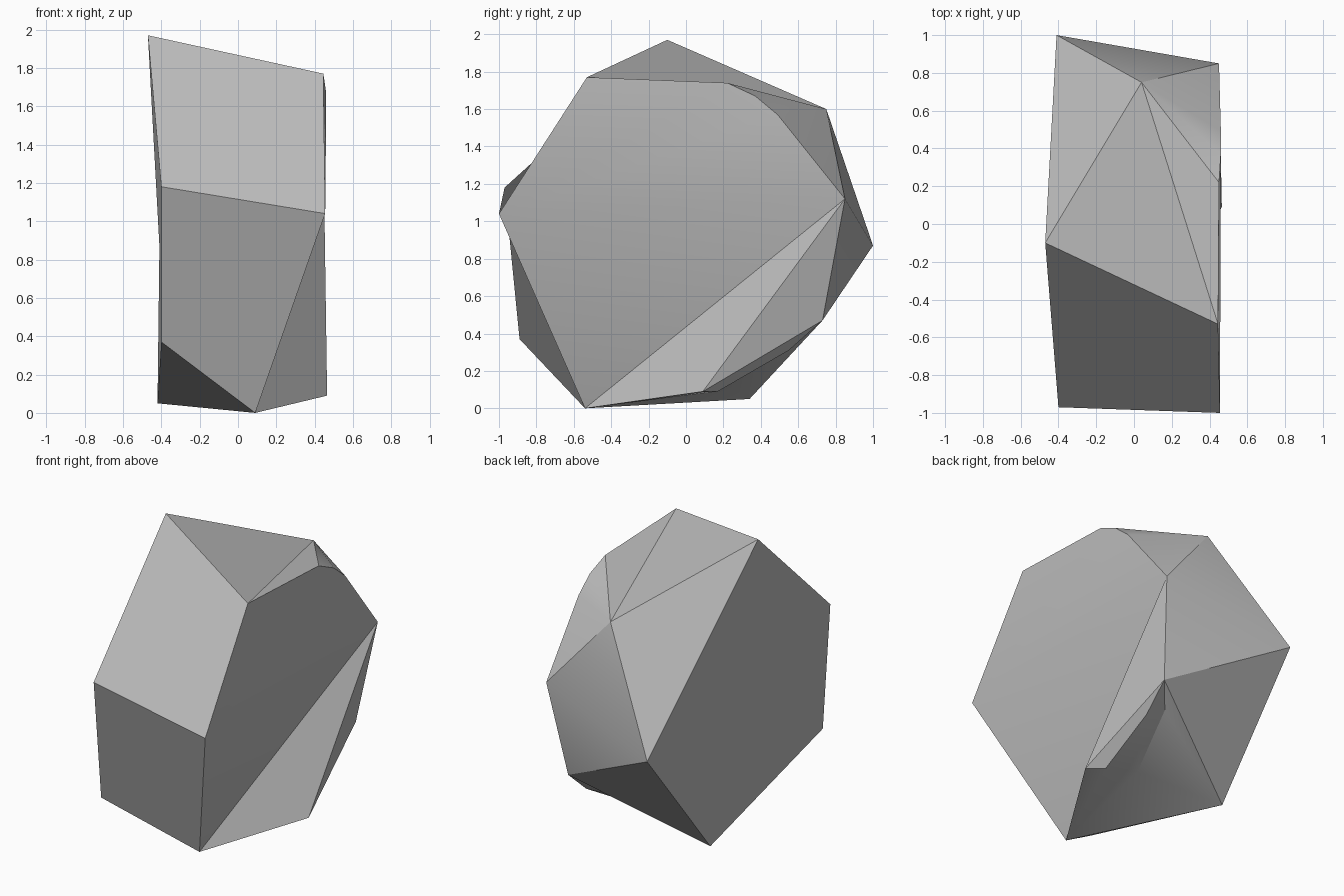
import bpy, bmesh, math

cube = bpy.data.objects.get("Cube")
if cube:
    bpy.data.objects.remove(cube, do_unlink=True)

# Stone colour
stone = bpy.data.materials.new("stone grey")
stone.use_nodes = True
grey = (0.5, 0.5, 0.5, 1)
stone.diffuse_color = grey
stone.node_tree.nodes["Principled BSDF"].inputs["Base Color"].default_value = grey

# Corners of the rock, each named by a letter
corners = {
    # flat side on -x
    "A": (-.47, -.1, 1.97), "B": (-.4, -.97, 1.18), "C": (-.4, -.89, .37),
    "D": (-.42, .34, .05), "E": (-.41, 1, .87),
    # top ridge
    "F": (.04, .75, 1.6),
    # broad side on +x
    "G": (.445, -.53, 1.77), "H": (.455, -1, 1.04), "I": (.09, -.54, 0),
    "J": (.465, .09, .09), "K": (.45, .85, 1.12), "L": (.45, .22, 1.74),
    "M": (.46, .37, 1.67), "O": (.46, .49, 1.57), "N": (.37, .73, .47),
    # hollow underneath
    "P": (.24, .58, .37), "Q": (.36, .55, .31),
    "R": (.37, .17, .09), "S": (.14, .2, .14),
}

# Facets, spelled by their corners
sides = "ABCDE ABHG BCIH CDI GHKOML HIK IJK JNK"
top = "AEF AFG GFL LFM MFO OFK"
back = "FEK EKN END"
hollow = "NPD DPS DSI ISR RSQ QSP NQP JRQN IRJ"

bm = bmesh.new()
vert = {name: bm.verts.new(co) for name, co in corners.items()}
for facet in " ".join((sides, top, back, hollow)).split():
    bm.faces.new([vert[c] for c in facet])
bmesh.ops.recalc_face_normals(bm, faces=bm.faces)
mesh = bpy.data.meshes.new("rock")
bm.to_mesh(mesh)
bm.free()
mesh.materials.append(stone)

rock = bpy.data.objects.new("rock", mesh)
bpy.context.collection.objects.link(rock)
bpy.ops.object.select_all(action="DESELECT")
rock.select_set(True)
bpy.context.view_layer.objects.active = rock
bpy.ops.object.shade_smooth_by_angle(angle=math.radians(30))
